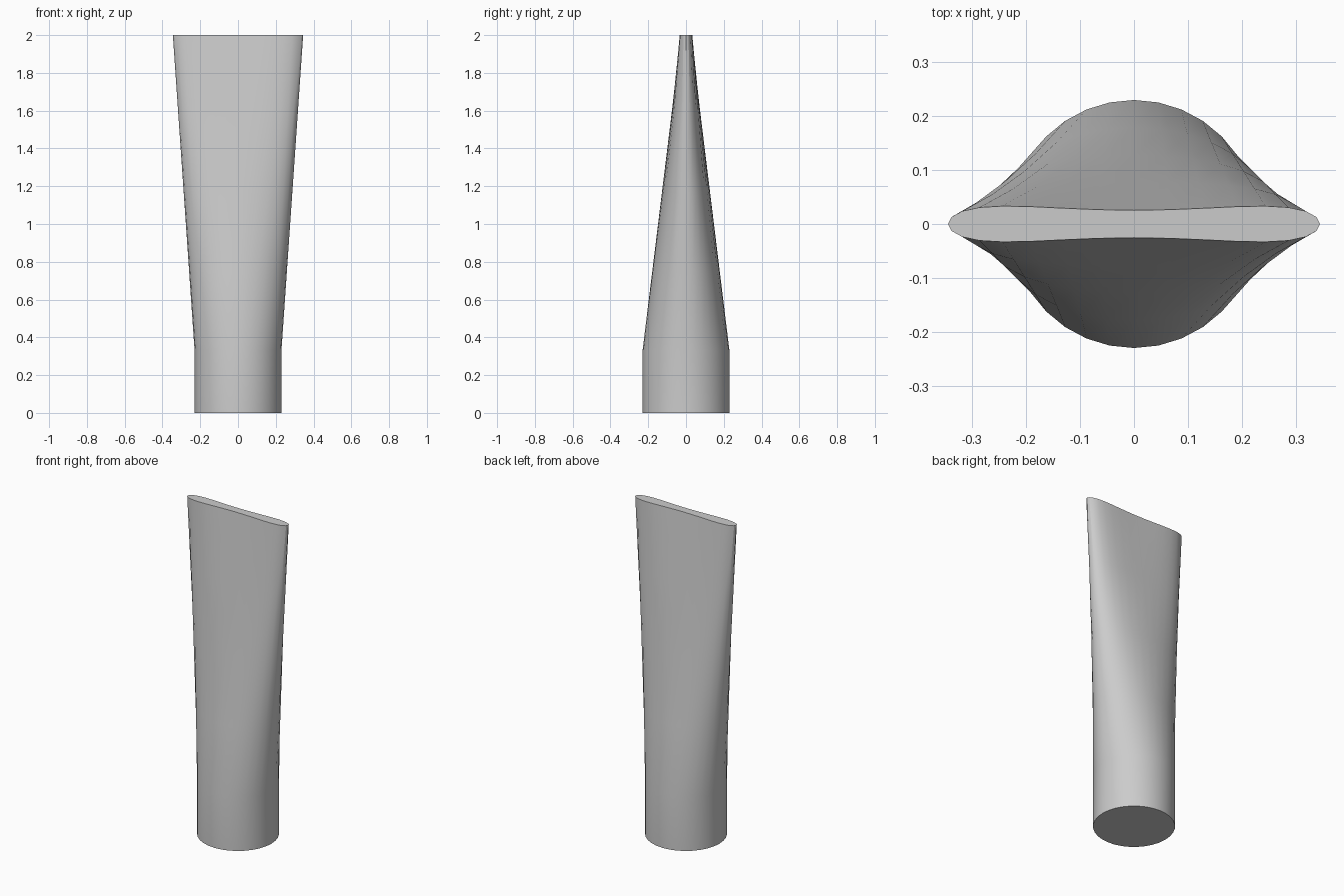
import bpy, bmesh
from math import sin, cos, pi

if "Cube" in bpy.data.objects:
    bpy.data.objects.remove(bpy.data.objects["Cube"])

SIDES = 32
BASE_R, TOP_W = 0.23, 0.345
BEND_Z, TOP_Z = 0.33, 2.0


def ring(bm, z):
    """Cross-section blending from a round base to a pinched flat mouth."""
    f = max(0.0, (z - BEND_Z) / (TOP_Z - BEND_Z))
    verts = []
    for i in range(SIDES):
        a = 2 * pi * i / SIDES
        flat_y = sin(a) * (0.0255 + 0.043 * cos(a) ** 2)
        x = cos(a) * (BASE_R + (TOP_W - BASE_R) * f)
        y = BASE_R * sin(a) * (1 - f) + flat_y * f
        verts.append(bm.verts.new((x, y, z)))
    return verts


# Flattened tube: straight round base, then lofted to the mouth
bm = bmesh.new()
levels = [0.0] + [BEND_Z + (TOP_Z - BEND_Z) * k / 4 for k in range(5)]
rings = [ring(bm, z) for z in levels]
for lower, upper in zip(rings, rings[1:]):
    for i in range(SIDES):
        j = (i + 1) % SIDES
        bm.faces.new((lower[i], lower[j], upper[j], upper[i]))

# End caps
bm.faces.new(rings[0][::-1])
bm.faces.new(rings[-1])
bm.normal_update()

mesh = bpy.data.meshes.new("flattened_tube")
bm.to_mesh(mesh)
bm.free()
tube = bpy.data.objects.new("flattened_tube", mesh)
bpy.context.collection.objects.link(tube)
bpy.context.view_layer.objects.active = tube
tube.select_set(True)
bpy.ops.object.shade_smooth_by_angle(angle=0.52)
